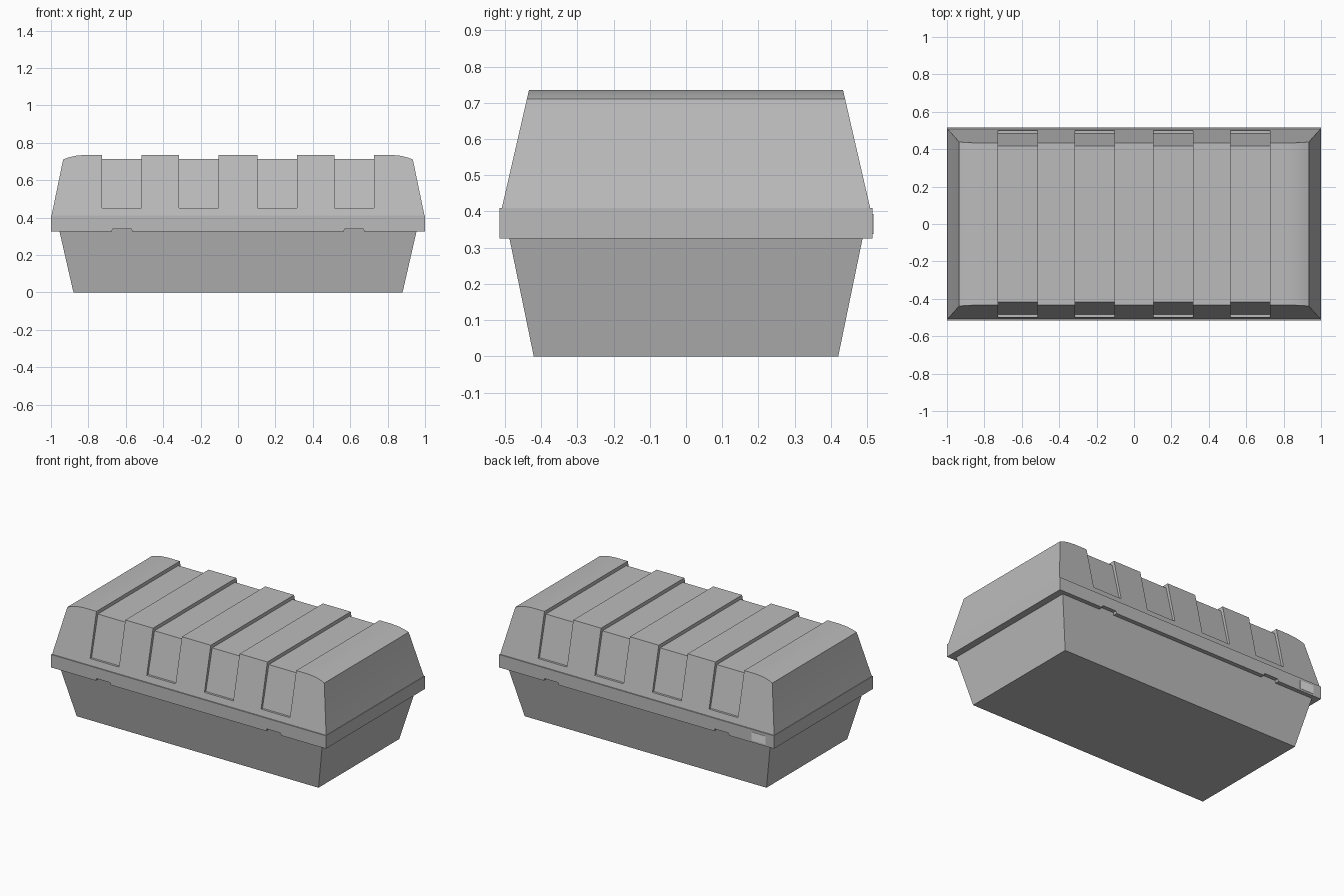
import bpy, bmesh

cube = bpy.data.objects.get("Cube")
if cube:
    bpy.data.objects.remove(cube)


def material(name, value):
    mat = bpy.data.materials.new(name)
    mat.use_nodes = True
    colour = (value, value, value, 1)
    mat.diffuse_color = colour
    mat.node_tree.nodes["Principled BSDF"].inputs["Base Color"].default_value = colour
    return mat


grey = material("mid grey", 0.5)
pale = material("pale grey", 0.8)


def prism(name, outline, depth, mat):
    """Span a front outline (x, z) from -depth(z) to +depth(z)."""
    bm = bmesh.new()
    front = [bm.verts.new((x, -depth(z), z)) for x, z in outline]
    back = [bm.verts.new((x, depth(z), z)) for x, z in outline]
    bm.faces.new(front)
    bm.faces.new(back[::-1])
    for i in range(len(front)):
        j = (i + 1) % len(front)
        bm.faces.new((front[j], front[i], back[i], back[j]))
    bmesh.ops.recalc_face_normals(bm, faces=bm.faces)
    mesh = bpy.data.meshes.new(name)
    bm.to_mesh(mesh)
    bm.free()
    mesh.materials.append(mat)
    obj = bpy.data.objects.new(name, mesh)
    bpy.context.collection.objects.link(obj)
    return obj


# Tapered lower tray
prism("base_tray", [(-0.88, 0), (0.88, 0), (0.96, 0.35), (-0.96, 0.35)],
      lambda z: 0.42 + 0.206 * z, grey)

# Overhanging rim with two finger notches along its lower edge
rim = [(-1, 0.41), (-1, 0.325)]
for x in (-0.62, 0.62):
    rim += [(x - 0.055, 0.325), (x - 0.05, 0.34), (x + 0.05, 0.34), (x + 0.055, 0.325)]
rim += [(1, 0.325), (1, 0.41)]
prism("rim_band", rim, lambda z: 0.515, grey)

# Lid shell: rounded shoulders, four slots cut down from the top
shoulder = [(0.935, 0.71), (0.91, 0.72), (0.87, 0.73), (0.82, 0.735)]
lid = [(1, 0.4), (-1, 0.4), (-0.997, 0.41)] + [(-x, z) for x, z in shoulder]
for x in (-0.622, -0.21, 0.21, 0.622):
    left, right = x - 0.105, x + 0.105
    lid += [(left, 0.735), (left, 0.45), (right, 0.45), (right, 0.735)]
lid += shoulder[::-1] + [(0.997, 0.41)]
prism("lid_shell", lid, lambda z: 0.508 - 0.23 * (z - 0.41), grey)

# Recessed core that forms the floors of the slots
prism("lid_core", [(-0.8, 0.42), (0.8, 0.42), (0.8, 0.712), (-0.8, 0.712)],
      lambda z: 0.418 + 0.25 * (0.712 - z), grey)

# Small blank plate at the back of the rim
bpy.ops.mesh.primitive_cube_add(size=1, location=(-0.89, 0.514, 0.365))
plate = bpy.context.object
plate.name = "rim_plate"
plate.scale = (0.1, 0.006, 0.055)
plate.data.materials.append(pale)

# Soften only the shallow shoulder curve
for obj in bpy.context.scene.objects:
    obj.select_set(obj.name == "lid_shell")
bpy.context.view_layer.objects.active = bpy.data.objects["lid_shell"]
bpy.ops.object.shade_smooth_by_angle(angle=0.4)
